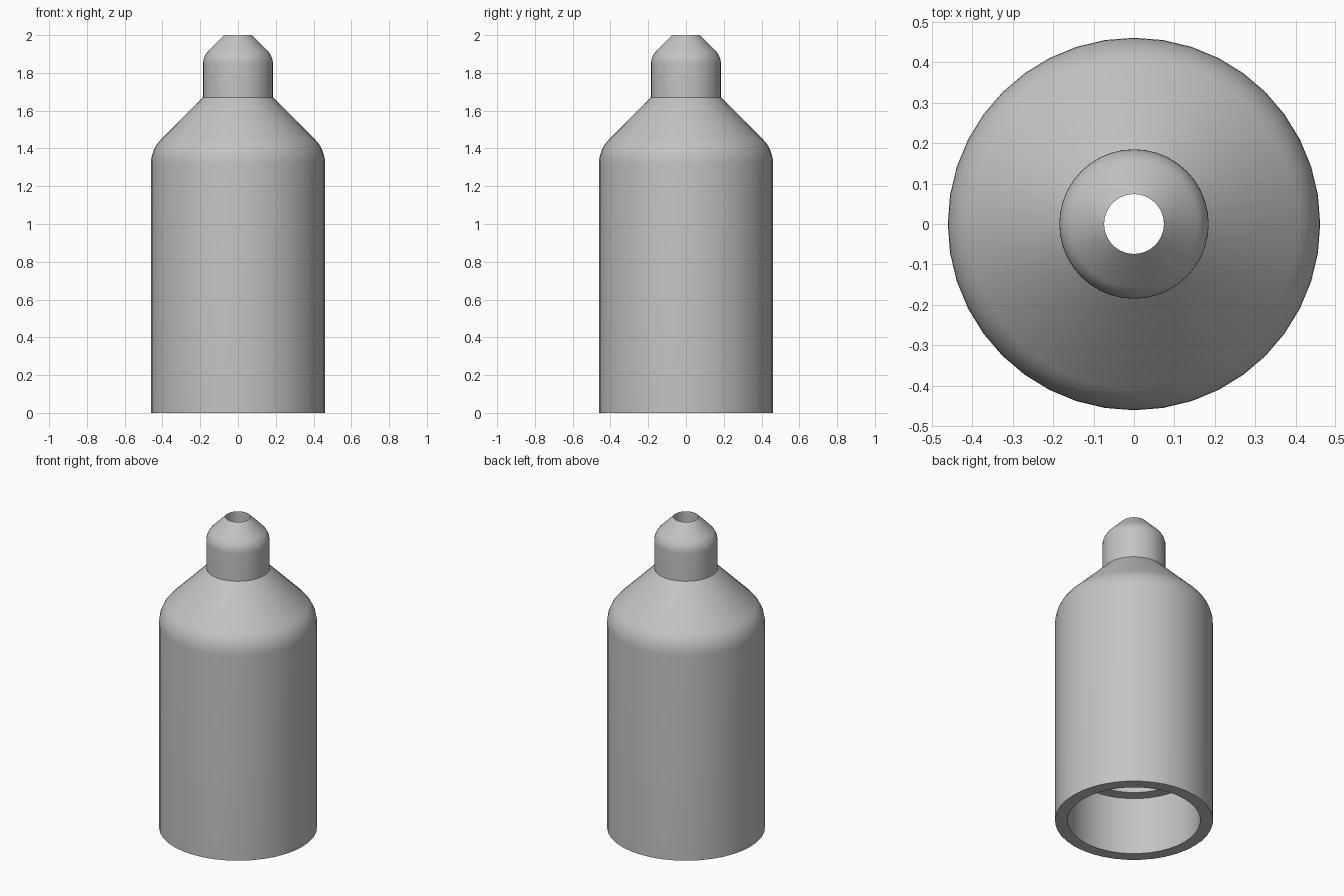
import bpy, bmesh
from math import sin, cos, pi, radians

cube = bpy.data.objects.get("Cube")
if cube:
    bpy.data.objects.remove(cube)

SIDES = 40

grey = bpy.data.materials.new("plain grey")
grey.use_nodes = True
colour = (0.55, 0.55, 0.55, 1)
grey.diffuse_color = colour
grey.node_tree.nodes["Principled BSDF"].inputs["Base Color"].default_value = colour


def fillet(radius, z, bend, steps=6):
    """Arc turning from a vertical wall into a 45 degree cone."""
    angles = [pi / 4 * i / steps for i in range(steps + 1)]
    return [(radius - bend + bend * cos(a), z + bend * sin(a)) for a in angles]


def lathe(name, profile):
    """Spin a closed (radius, z) outline around the z axis."""
    bm = bmesh.new()
    verts = [bm.verts.new((r, 0, z)) for r, z in profile]
    edges = [bm.edges.new((verts[i - 1], v)) for i, v in enumerate(verts)]
    bmesh.ops.spin(bm, geom=verts + edges, cent=(0, 0, 0), axis=(0, 0, 1),
                   angle=2 * pi, steps=SIDES, use_merge=True)
    bmesh.ops.remove_doubles(bm, verts=bm.verts, dist=0.0001)
    bmesh.ops.recalc_face_normals(bm, faces=bm.faces)
    mesh = bpy.data.meshes.new(name)
    bm.to_mesh(mesh)
    bm.free()
    mesh.materials.append(grey)
    obj = bpy.data.objects.new(name, mesh)
    bpy.context.collection.objects.link(obj)
    bpy.ops.object.select_all(action='DESELECT')
    obj.select_set(True)
    bpy.context.view_layer.objects.active = obj
    bpy.ops.object.shade_smooth_by_angle(angle=radians(30))
    return obj


# Outside: body wall, rounded shoulder, neck, rounded tip
outside = [(0.461, 0)] + fillet(0.461, 1.32, 0.18)
outside += [(0.185, 1.67)] + fillet(0.185, 1.847, 0.1) + [(0.074, 2)]

# Inside: narrow outlet, sloped ceiling, main bore, wider socket at the base
inside = [(0.074, 1.57), (0.315, 1.33), (0.315, 0.37), (0.387, 0.37), (0.387, 0)]

lathe("hollow_nozzle_body", outside + inside)
